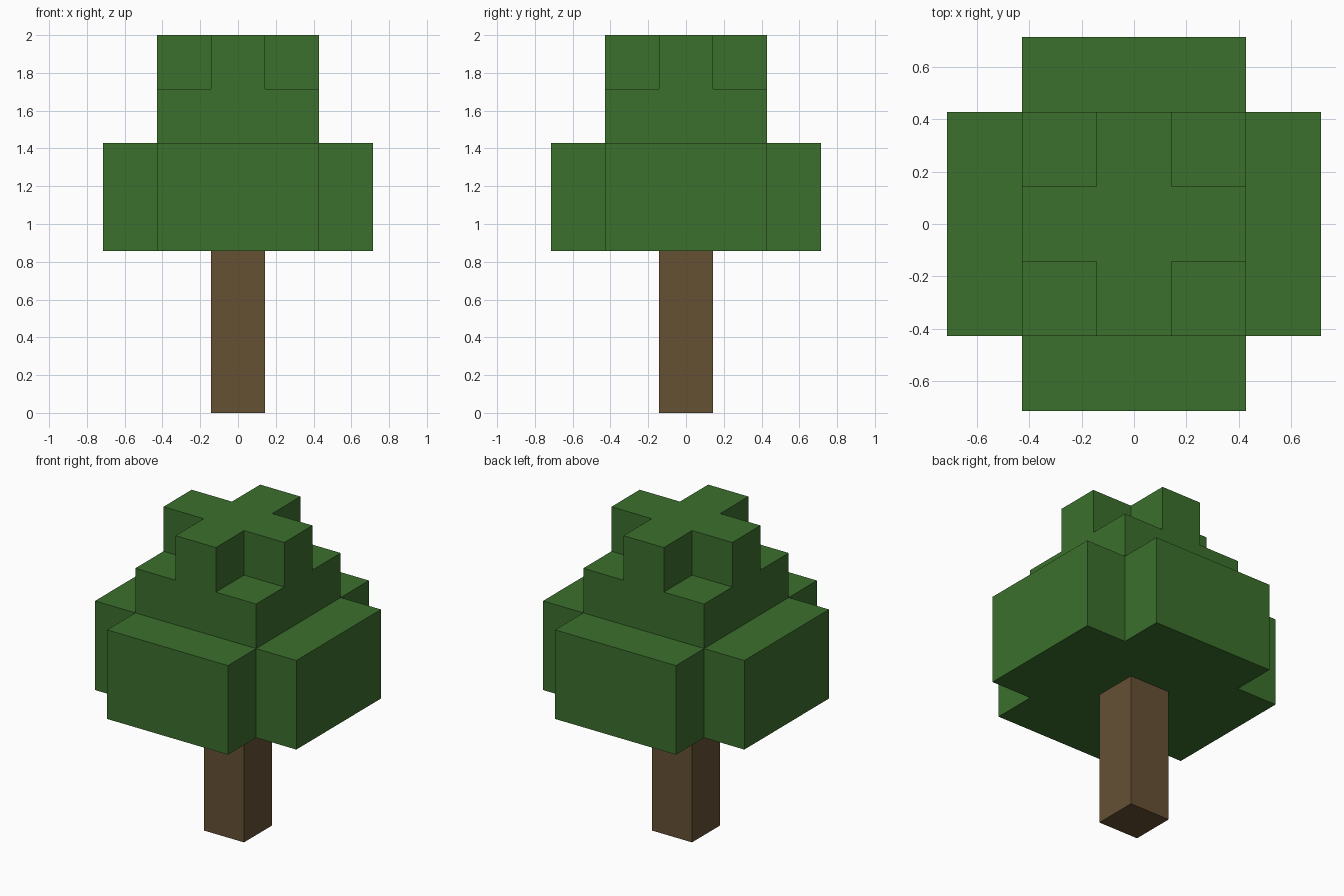
import bpy
import bmesh
from mathutils import Matrix, Vector

if "Cube" in bpy.data.objects:
    bpy.data.objects.remove(bpy.data.objects["Cube"], do_unlink=True)

U = 2 / 7  # one block; the tree is seven blocks tall


def make_material(name, rgb):
    mat = bpy.data.materials.new(name)
    mat.use_nodes = True
    color = (*rgb, 1)
    mat.diffuse_color = color
    mat.node_tree.nodes["Principled BSDF"].inputs["Base Color"].default_value = color
    return mat


def square(half):
    return [(half, half)]


def cross(arm, half):
    return [(arm, -half), (arm, half), (half, half)]


def make_layer(name, quarter, bottom, top, mat, has_bottom=True, has_top=True):
    """Turn a quarter outline four times, then raise it into a prism."""
    outline = [Matrix.Rotation(i * 1.5707963, 2) @ Vector(p)
               for i in range(4) for p in quarter]
    bm = bmesh.new()
    low, high = [[bm.verts.new((p.x * U, p.y * U, z * U)) for p in outline]
                 for z in (bottom, top)]
    n = len(outline)
    for i in range(n):
        j = (i + 1) % n
        bm.faces.new((low[i], low[j], high[j], high[i]))
    if has_top:
        bm.faces.new(high)
    if has_bottom:
        bm.faces.new(low[::-1])
    mesh = bpy.data.meshes.new(name)
    bm.to_mesh(mesh)
    bm.free()
    mesh.materials.append(mat)
    obj = bpy.data.objects.new(name, mesh)
    bpy.context.collection.objects.link(obj)
    return obj


leaf = make_material("leaf green", (0.045, 0.162, 0.026))
bark = make_material("bark brown", (0.130, 0.082, 0.034))

# Trunk, then the foliage from wide to narrow; touching faces are left out
make_layer("trunk", square(0.5), 0, 3, bark, has_top=False)
make_layer("lower_foliage", cross(2.5, 1.5), 3, 5, leaf)
make_layer("middle_foliage", square(1.5), 5, 6, leaf, has_bottom=False)
make_layer("top_foliage", cross(1.5, 0.5), 6, 7, leaf, has_bottom=False)
